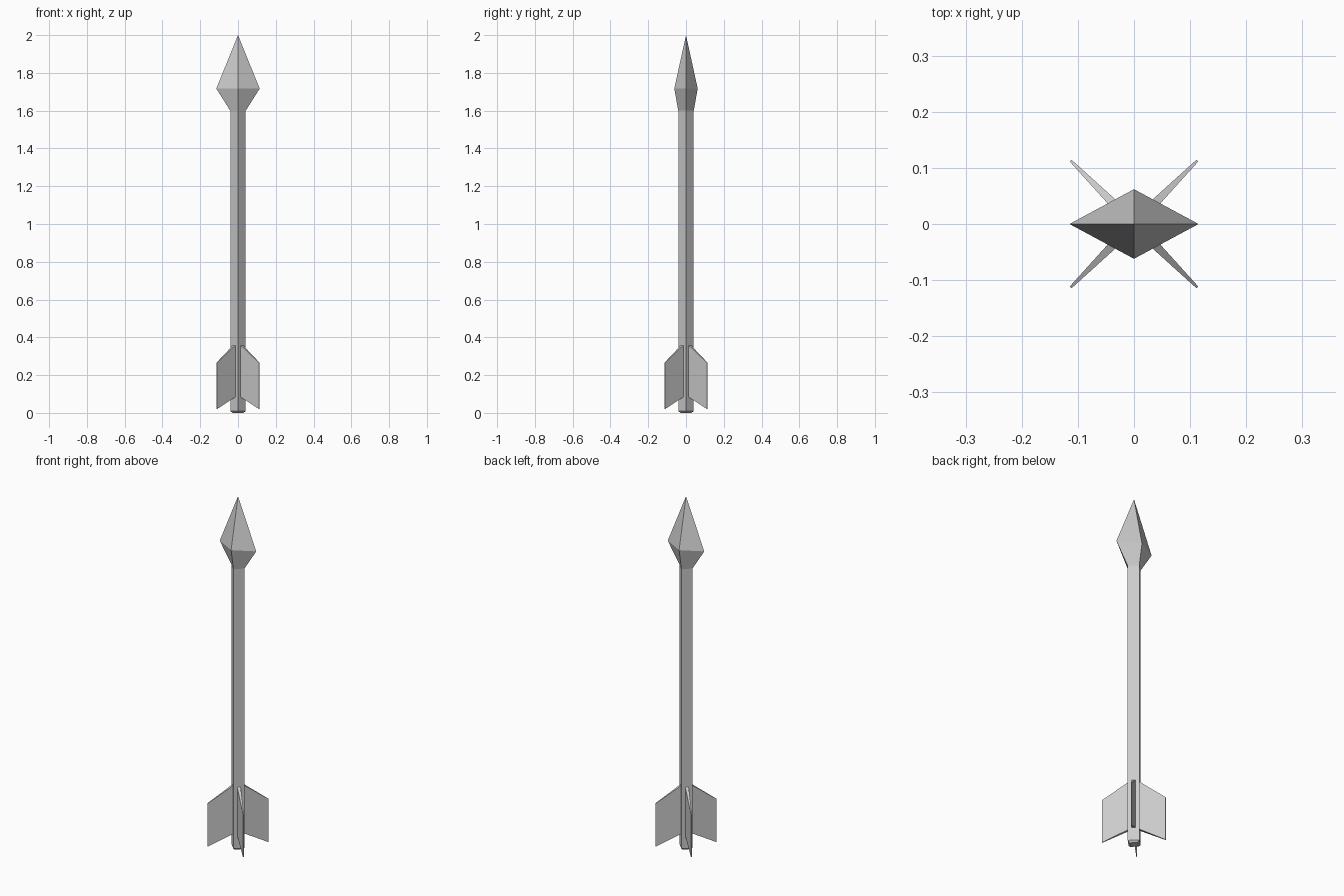
import bpy, bmesh, math
from mathutils import Matrix

if "Cube" in bpy.data.objects:
    bpy.data.objects.remove(bpy.data.objects["Cube"])


def make_object(name, bm):
    bmesh.ops.recalc_face_normals(bm, faces=bm.faces)
    mesh = bpy.data.meshes.new(name)
    bm.to_mesh(mesh)
    bm.free()
    obj = bpy.data.objects.new(name, mesh)
    bpy.context.collection.objects.link(obj)
    return obj


def diamond_loft(name, rings, tip=None):
    """Four-sided loft through (x radius, y radius, z) rings, with optional point."""
    bm = bmesh.new()
    loops = [[bm.verts.new(p) for p in ((rx, 0, z), (0, ry, z), (-rx, 0, z), (0, -ry, z))]
             for rx, ry, z in rings]
    for a, b in zip(loops, loops[1:]):
        for i in range(4):
            j = (i + 1) % 4
            bm.faces.new((a[i], a[j], b[j], b[i]))
    bm.faces.new(loops[0])
    if tip is None:
        bm.faces.new(loops[-1])
    else:
        apex = bm.verts.new((0, 0, tip))
        for i in range(4):
            bm.faces.new((loops[-1][i], loops[-1][(i + 1) % 4], apex))
    return make_object(name, bm)


def fin(name, angle):
    """Swept fin: thick at the root, thin at the outer edge."""
    # (distance from axis, z, half thickness)
    profile = [(0.026, 0.085, 0.009), (0.160, 0.02, 0.0022),
               (0.160, 0.265, 0.0022), (0.026, 0.36, 0.009)]
    bm = bmesh.new()
    sides = [[bm.verts.new((r, s * t, z)) for r, z, t in profile] for s in (-1, 1)]
    bm.faces.new(sides[0])
    bm.faces.new(sides[1])
    for i in range(4):
        j = (i + 1) % 4
        bm.faces.new((sides[0][i], sides[0][j], sides[1][j], sides[1][i]))
    bm.transform(Matrix.Rotation(angle, 4, 'Z'))
    return make_object(name, bm)


# Shaft with a slightly tapered bottom end
diamond_loft("shaft", [(0.029, 0.029, 0.0), (0.041, 0.041, 0.01), (0.041, 0.041, 1.6)])

# Flattened, pointed head
diamond_loft("arrow_head", [(0.041, 0.041, 1.6), (0.115, 0.062, 1.717)], tip=2.0)

# Four diagonal fins
for k in range(4):
    fin(f"fin_{k + 1}", math.radians(45 + 90 * k))
